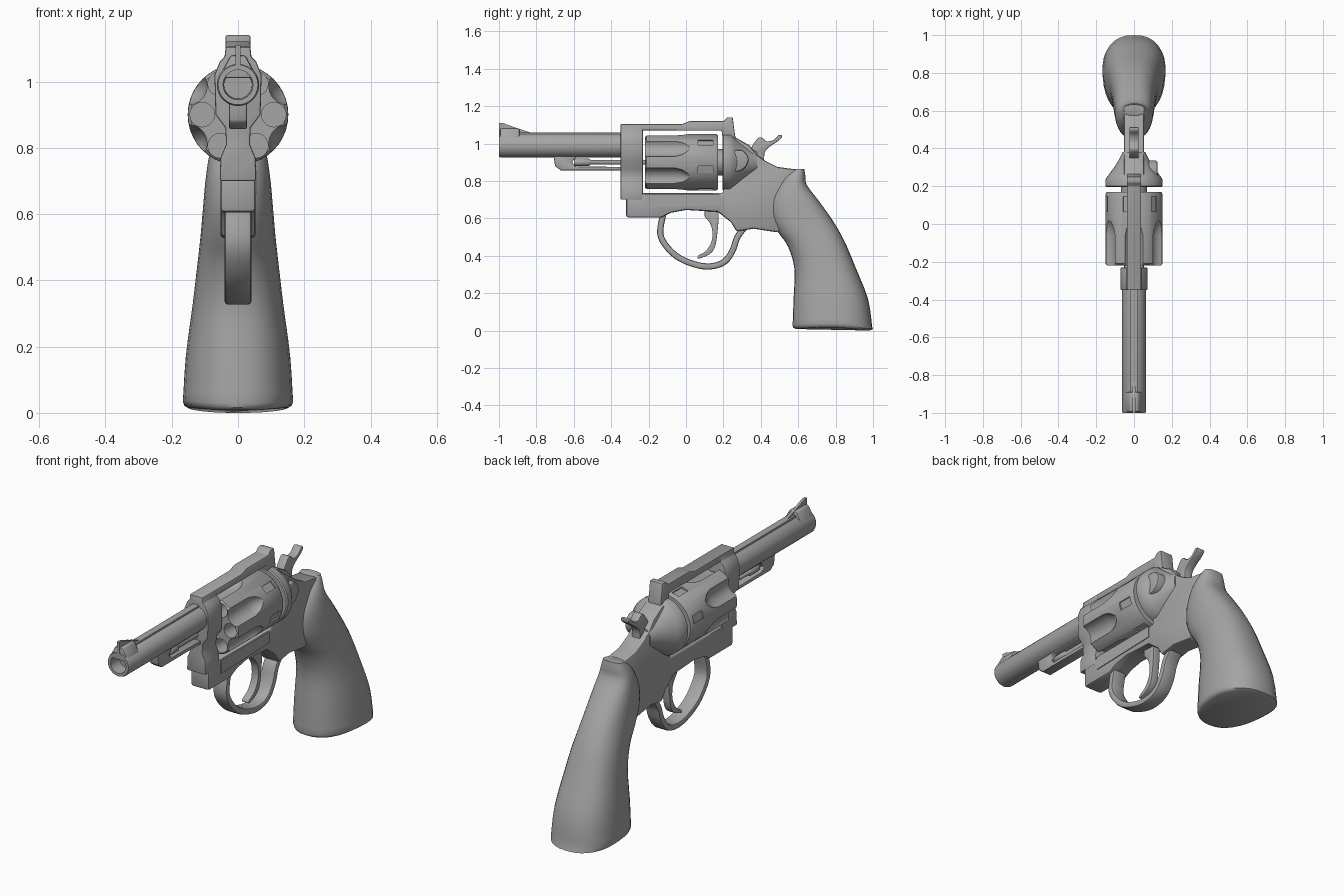
import bpy
import bmesh
from math import cos, sin, pi, radians, copysign
from mathutils import Vector, Matrix

old = bpy.data.objects.get("Cube")
if old:
    bpy.data.objects.remove(old, do_unlink=True)

steel = bpy.data.materials.new("plain_grey")
steel.use_nodes = True
grey = (0.38, 0.38, 0.38, 1)
steel.diffuse_color = grey
steel.node_tree.nodes["Principled BSDF"].inputs["Base Color"].default_value = grey


def activate(obj):
    bpy.ops.object.select_all(action="DESELECT")
    obj.select_set(True)
    bpy.context.view_layer.objects.active = obj


def finish(name, bm, bevel=0.0, angle=35):
    """Turn a bmesh into a shaded object, with optional rounded edges."""
    bmesh.ops.recalc_face_normals(bm, faces=bm.faces[:])
    mesh = bpy.data.meshes.new(name)
    bm.to_mesh(mesh)
    bm.free()
    obj = bpy.data.objects.new(name, mesh)
    bpy.context.collection.objects.link(obj)
    mesh.materials.append(steel)
    activate(obj)
    if bevel:
        mod = obj.modifiers.new("rounded_edges", "BEVEL")
        mod.width = bevel
        mod.segments = 2
        mod.limit_method = "ANGLE"
        mod.angle_limit = radians(40)
        bpy.ops.object.modifier_apply(modifier=mod.name)
    bpy.ops.object.shade_smooth_by_angle(angle=radians(angle))
    return obj


def smooth(points, steps=4):
    """Run a soft curve through the given points, of any dimension."""
    rows = [Vector(p) for p in points]
    rows = [rows[0]] + rows + [rows[-1]]
    result = []
    for a, b, c, d in zip(rows, rows[1:], rows[2:], rows[3:]):
        for i in range(steps):
            t = i / steps
            result.append(b + (c - a) * (t / 2)
                          + (a * 2 - b * 5 + c * 4 - d) * (t * t / 2)
                          + (b * 3 - a - c * 3 + d) * (t ** 3 / 2))
    return result + [rows[-1]]


def prism(name, outline, low, high, axis="x", bevel=0.0):
    """Extrude an outline along x (outline in y, z) or along y (outline in x, z)."""
    bm = bmesh.new()
    place = (lambda p, d: (d, p[0], p[1])) if axis == "x" else (lambda p, d: (p[0], d, p[1]))
    ends = [[bm.verts.new(place(p, d)) for p in outline] for d in (low, high)]
    for end in ends:
        bm.faces.new(end)
    for i in range(len(outline)):
        j = i - 1
        bm.faces.new((ends[0][j], ends[0][i], ends[1][i], ends[1][j]))
    return finish(name, bm, bevel)


def plate(name, outline, half, bevel=0.01):
    return prism(name, outline, -half, half, "x", bevel)


def loft(name, rings, angle=35):
    bm = bmesh.new()
    loops = [[bm.verts.new(p) for p in ring] for ring in rings]
    for a, b in zip(loops, loops[1:]):
        for i in range(len(a)):
            bm.faces.new((a[i - 1], a[i], b[i], b[i - 1]))
    bm.faces.new(loops[0])
    bm.faces.new(loops[-1])
    return finish(name, bm, angle=angle)


def lathe(name, profile, x=0.0, z=0.0, sides=32):
    """Spin (y, radius) pairs around an axis running front to back."""
    turns = [2 * pi * i / sides for i in range(sides)]
    return loft(name, [[(x + r * cos(a), y, z + r * sin(a)) for a in turns] for y, r in profile])


def ribbon(name, path, thick, half):
    path = smooth(path)
    left, right = [], []
    for i, p in enumerate(path):
        run = (path[min(i + 1, len(path) - 1)] - path[max(i - 1, 0)]).normalized()
        side = Vector((-run.y, run.x)) * (thick / 2)
        left.append(p + side)
        right.append(p - side)
    return plate(name, left + right[::-1], half, 0.01)


def cut(obj, cutter):
    activate(obj)
    mod = obj.modifiers.new("cut", "BOOLEAN")
    mod.operation = "DIFFERENCE"
    mod.solver = "EXACT"
    mod.object = cutter
    bpy.ops.object.modifier_apply(modifier=mod.name)
    bpy.data.objects.remove(cutter, do_unlink=True)


BORE, AXIS = 0.99, 0.9

# Barrel with open muzzle, top rib and front sight
lathe("barrel", [(-0.3, 0.064), (-0.99, 0.064), (-1, 0.06), (-1, 0.045), (-0.93, 0.042)], z=BORE)
prism("barrel_rib", [(-0.02, 1.03), (-0.018, 1.06), (0.018, 1.06), (0.02, 1.03)], -0.99, -0.3, "y")
prism("sight_base", [(-0.06, 1.01), (-0.022, 1.08), (0.022, 1.08), (0.06, 1.01)],
      -0.995, -0.89, "y", 0.008)
plate("front_sight", [(-1, 1.04), (-1, 1.11), (-0.98, 1.11), (-0.91, 1.085),
                      (-0.82, 1.055), (-0.82, 1.04)], 0.007, 0)

# Ejector rod in its slotted shroud
plate("ejector_shroud", [(-0.71, 0.95), (-0.7, 0.88), (-0.67, 0.857), (-0.33, 0.857),
                         (-0.33, 0.875), (-0.59, 0.878), (-0.61, 0.9), (-0.59, 0.925),
                         (-0.33, 0.925), (-0.33, 0.95)], 0.027, 0.006)
lathe("ejector_rod", [(-0.6, 0.014), (-0.59, 0.02), (-0.52, 0.02), (-0.51, 0.013), (-0.2, 0.013)],
      z=AXIS, sides=16)

# Fluted cylinder with chambers and locking notches
drum = lathe("cylinder", [(-0.22, 0.142), (-0.21, 0.151), (0.16, 0.151), (0.17, 0.145)],
             z=AXIS, sides=48)
for k in range(6):
    a = k * pi / 3
    cut(drum, lathe("chamber_cutter", [(-0.3, 0.037), (-0.12, 0.037)],
                    0.108 * cos(a), AXIS + 0.108 * sin(a), 20))
    b = a + pi / 6
    cut(drum, lathe("flute_cutter", [(-0.3, 0.056), (-0.06, 0.056), (-0.02, 0.046), (0.02, 0.022)],
                    0.172 * cos(b), AXIS + 0.172 * sin(b), 20))
    bm = bmesh.new()
    spin = Matrix.Translation((0, 0.105, AXIS)) @ Matrix.Rotation(a + radians(15), 4, "Y")
    bmesh.ops.create_cube(bm, size=1, matrix=spin @ Matrix.Translation((0.152, 0, 0))
                          @ Matrix.Diagonal((0.02, 0.08, 0.04, 1)))
    cut(drum, finish("notch_cutter", bm))
activate(drum)
bpy.ops.object.shade_smooth_by_angle(angle=radians(35))
lathe("cylinder_hub", [(0.15, 0.07), (0.21, 0.07)], z=AXIS)

# Frame: lower and rear body, front block, top strap and recoil shield
plate("frame_body", [(-0.32, 0.605), (-0.13, 0.605), (-0.08, 0.63), (0, 0.645), (0.17, 0.635),
                     (0.24, 0.58), (0.27, 0.53), (0.36, 0.545), (0.49, 0.525), (0.56, 0.6),
                     (0.6, 0.86), (0.49, 0.875), (0.42, 0.91), (0.38, 0.94), (0.34, 0.99),
                     (0.27, 1.03), (0.2, 1.05), (0.2, 0.735), (-0.32, 0.735)], 0.053, 0.012)
half = [(0.055, 0.7), (0.053, 0.77), (0.036, 0.81), (0.038, 0.86), (0.068, 0.9),
        (0.071, 1.02), (0.055, 1.06), (0.04, 1.075), (0.038, 1.1)]
prism("frame_front", half + [(-x, z) for x, z in half[::-1]], -0.35, -0.23, "y", 0.006)
plate("top_strap", [(-0.35, 1.07), (-0.35, 1.105), (-0.02, 1.105), (0.02, 1.12), (0.2, 1.12),
                    (0.22, 1.14), (0.25, 1.14), (0.26, 1.06), (0.27, 1), (0.2, 1), (0.19, 1.07)],
      0.038, 0.006)
lathe("recoil_shield", [(0.195, 0.145), (0.2, 0.152), (0.235, 0.152), (0.26, 0.135),
                        (0.3, 0.105), (0.34, 0.08), (0.38, 0.06)], z=AXIS, sides=40)
prism("release_button", smooth([(0.24, 0.96), (0.3, 0.965), (0.335, 0.92), (0.31, 0.865),
                                (0.25, 0.85), (0.228, 0.9)], 3), 0.04, 0.125, "x", 0.01)
prism("frame_side_plate", [(-0.22, 0.66), (-0.22, 0.73), (0.18, 0.73), (0.18, 0.67)],
      0.05, 0.057)

# Hammer, trigger and guard
plate("hammer", smooth([(0.32, 0.93), (0.38, 1.025), (0.41, 1.03), (0.43, 1.012), (0.47, 1.02),
                        (0.495, 1.045), (0.515, 1.04), (0.495, 1.015), (0.45, 0.985),
                        (0.42, 0.95), (0.42, 0.88)], 3), 0.024, 0.005)
plate("trigger", smooth([(0.1, 0.65), (0.17, 0.65), (0.165, 0.5), (0.14, 0.42), (0.07, 0.385),
                         (0.065, 0.4), (0.11, 0.43), (0.14, 0.49), (0.135, 0.56), (0.1, 0.61)]),
      0.02, 0.005)
ribbon("trigger_guard", [(-0.12, 0.63), (-0.138, 0.52), (-0.1, 0.445), (-0.03, 0.385), (0.07, 0.348),
                         (0.15, 0.346), (0.21, 0.372), (0.25, 0.43), (0.275, 0.5), (0.32, 0.56)],
       0.033, 0.04)

# Grip: rows of height, front, back and half width
rows = [(0.025, 0.57, 0.995, 0.166), (0.17, 0.575, 0.973, 0.157), (0.33, 0.58, 0.91, 0.136),
        (0.45, 0.545, 0.86, 0.122), (0.53, 0.49, 0.82, 0.113), (0.61, 0.453, 0.77, 0.106),
        (0.7, 0.455, 0.705, 0.098), (0.78, 0.495, 0.645, 0.086), (0.83, 0.53, 0.638, 0.07),
        (0.865, 0.575, 0.632, 0.054)]
rings = []
base = [(0.004, 0.59, 0.98, 0.15), (0.012, 0.573, 1, 0.162)]
for z, front, back, wide in base + [tuple(r) for r in smooth(rows, 3)]:
    ring = []
    for i in range(32):
        c, s = cos(2 * pi * i / 32), sin(2 * pi * i / 32)
        along = copysign(abs(c) ** 0.85, c)
        across = copysign(abs(s) ** 0.85, s) * (1 + 0.08 * along)
        sag = 0.012 * (1 - along * along) - 0.004 * along if z < 0.03 else 0
        ring.append((wide * across, (front + back) / 2 + (back - front) / 2 * along, z + sag))
    rings.append(ring)
loft("grip", rings, 50)
